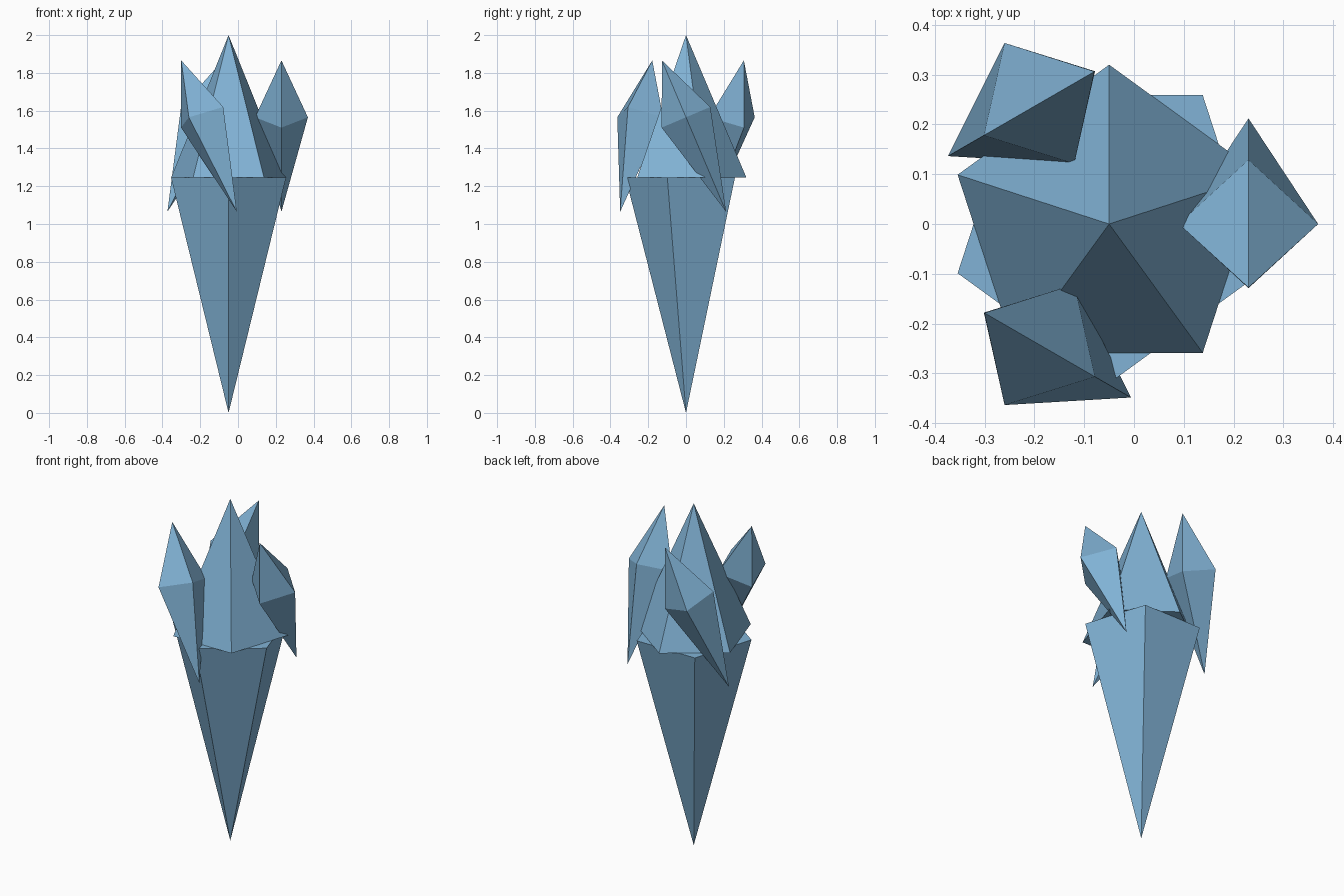
import bpy
import bmesh
from math import radians, pi
from mathutils import Matrix

cube = bpy.data.objects.get("Cube")
if cube:
    bpy.data.objects.remove(cube, do_unlink=True)

# Single ice blue material
ice = bpy.data.materials.new("ice_blue")
ice.use_nodes = True
colour = (0.22, 0.45, 0.67, 1.0)
ice.diffuse_color = colour
ice.node_tree.nodes["Principled BSDF"].inputs["Base Color"].default_value = colour


def spike(bm, sides, radius, height, matrix, cap):
    """Flat-sided cone whose base lies on the local origin."""
    bmesh.ops.create_cone(
        bm, cap_ends=cap, segments=sides, radius1=radius, radius2=0,
        depth=height, matrix=matrix @ Matrix.Translation((0, 0, height / 2)))


def finish(name, bm):
    bmesh.ops.remove_doubles(bm, verts=bm.verts, dist=0.0005)
    bmesh.ops.recalc_face_normals(bm, faces=bm.faces)
    mesh = bpy.data.meshes.new(name)
    bm.to_mesh(mesh)
    bm.free()
    mesh.materials.append(ice)
    obj = bpy.data.objects.new(name, mesh)
    bpy.context.collection.objects.link(obj)


FLIP = Matrix.Rotation(pi, 4, 'X')
WAIST = 1.245
axis = Matrix.Translation((-0.05, 0, 0))

# Main crystal: two five-sided spikes, base to base and turned half a step
for name, height, turn in (("upper_spike", 2 - WAIST, Matrix.Identity(4)),
                           ("lower_spike", WAIST, FLIP)):
    bm = bmesh.new()
    spike(bm, 5, 0.32, height,
          axis @ Matrix.Translation((0, 0, WAIST)) @ turn, True)
    finish(name, bm)

# Three tilted four-sided shards around the main crystal
for i, name in enumerate(("left_shard", "back_shard", "front_shard")):
    place = (axis @ Matrix.Rotation(radians(120 * i), 4, 'Z')
             @ Matrix.Translation((0.28, 0, 1.565))
             @ Matrix.Rotation(radians(23), 4, 'X'))
    bm = bmesh.new()
    spike(bm, 4, 0.14, 0.327, place, False)
    spike(bm, 4, 0.14, 0.543, place @ FLIP, False)
    finish(name, bm)
